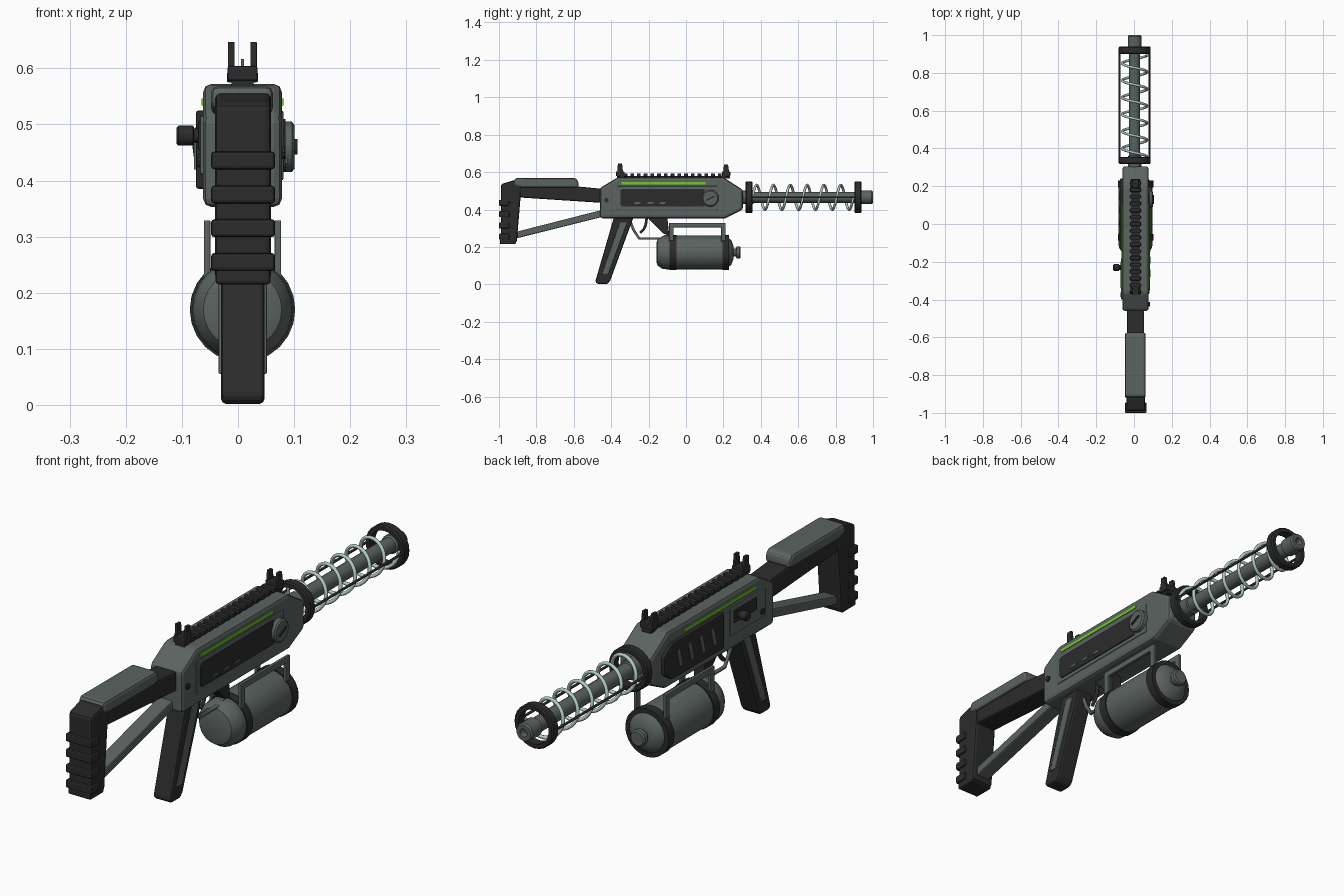
import bpy, bmesh, math
from mathutils import Vector, Matrix

if "Cube" in bpy.data.objects:
    bpy.data.objects.remove(bpy.data.objects["Cube"])

CX, AXIS_Z, TANK_Z = 0.008, 0.465, 0.17


def material(name, rgb):
    m = bpy.data.materials.new(name)
    m.use_nodes = True
    m.diffuse_color = (*rgb, 1)
    m.node_tree.nodes["Principled BSDF"].inputs["Base Color"].default_value = (*rgb, 1)
    return m


GREY = material("grey metal", (0.105, 0.125, 0.117))
DARK = material("dark polymer", (0.024, 0.024, 0.024))
STEEL = material("pale spring steel", (0.45, 0.6, 0.57))
GREEN = material("green stripe", (0.16, 0.6, 0.02))


def finish(bm, name, mat, bevel=0.0, smooth=False):
    bmesh.ops.recalc_face_normals(bm, faces=bm.faces)
    me = bpy.data.meshes.new(name)
    bm.to_mesh(me)
    bm.free()
    me.materials.append(mat)
    ob = bpy.data.objects.new(name, me)
    bpy.context.collection.objects.link(ob)
    if bevel:
        mod = ob.modifiers.new("bevel", 'BEVEL')
        mod.width, mod.segments, mod.limit_method = bevel, 2, 'ANGLE'
    if smooth:
        bpy.ops.object.select_all(action='DESELECT')
        ob.select_set(True)
        bpy.context.view_layer.objects.active = ob
        bpy.ops.object.shade_smooth_by_angle(angle=math.radians(35))
    return ob


def prism(name, pts, x0, x1, mat, bevel=0.0):
    """Side outline in (y, z) extruded from x0 to x1."""
    bm = bmesh.new()
    face = bm.faces.new([bm.verts.new((x0, y, z)) for y, z in pts])
    out = bmesh.ops.extrude_face_region(bm, geom=[face])
    moved = [v for v in out["geom"] if isinstance(v, bmesh.types.BMVert)]
    bmesh.ops.translate(bm, verts=moved, vec=(x1 - x0, 0, 0))
    return finish(bm, name, mat, bevel)


def box(name, x0, x1, y0, y1, z0, z1, mat, bevel=0.0):
    return prism(name, [(y0, z0), (y1, z0), (y1, z1), (y0, z1)], x0, x1, mat, bevel)


def lathe(name, profile, centre, mat, axis='y', n=24, closed=False):
    """Profile of (radius, distance) turned around the y or x axis."""
    bm = bmesh.new()
    rows = []
    for r, d in profile:
        row = []
        for i in range(n):
            a = 2 * math.pi * i / n
            u, w = r * math.cos(a), r * math.sin(a)
            p = (u, d, w) if axis == 'y' else (d, u, w)
            row.append(bm.verts.new(Vector(p) + Vector(centre)))
        rows.append(row)
    pairs = list(zip(rows, rows[1:])) + ([(rows[-1], rows[0])] if closed else [])
    for a, b in pairs:
        for i in range(n):
            j = (i + 1) % n
            bm.faces.new((a[i], a[j], b[j], b[i]))
    if not closed:
        bm.faces.new(rows[0])
        bm.faces.new(rows[-1])
    return finish(bm, name, mat, smooth=True)


def rod(name, path, radius, mat, res=3):
    cu = bpy.data.curves.new(name, 'CURVE')
    cu.dimensions, cu.bevel_depth, cu.bevel_resolution = '3D', radius, res
    cu.use_fill_caps = True
    sp = cu.splines.new('POLY')
    sp.points.add(len(path) - 1)
    for p, co in zip(sp.points, path):
        p.co = (*co, 1)
    cu.materials.append(mat)
    ob = bpy.data.objects.new(name, cu)
    bpy.context.collection.objects.link(ob)
    bpy.ops.object.select_all(action='DESELECT')
    ob.select_set(True)
    bpy.context.view_layer.objects.active = ob
    bpy.ops.object.convert(target='MESH')


# Receiver
prism("receiver", [(-0.46, 0.353), (-0.46, 0.515), (-0.365, 0.572), (0.2, 0.572),
                   (0.305, 0.505), (0.305, 0.4), (0.21, 0.353)], -0.062, 0.078, GREY, 0.014)

# Top rail with teeth and two open sights
box("rail_base", CX - 0.02, CX + 0.02, -0.37, 0.235, 0.565, 0.58, DARK)
for i in range(17):
    y = -0.36 + i * 0.036
    box("rail_tooth", CX - 0.028, CX + 0.028, y - 0.01, y + 0.01, 0.575, 0.593, DARK, 0.003)
for y, top in ((-0.352, 0.647), (0.215, 0.64)):
    box("sight_base", CX - 0.027, CX + 0.027, y - 0.022, y + 0.022, 0.578, 0.604, DARK, 0.004)
    for s in (-1, 1):
        x = CX + s * 0.02
        prism("sight_post", [(y - 0.016, 0.595), (y + 0.016, 0.595), (y + 0.01, top), (y - 0.012, top)],
              x - 0.006, x + 0.006, DARK, 0.002)
    box("sight_pin", CX - 0.003, CX + 0.003, y - 0.003, y + 0.003, 0.6, 0.617, GREY)

# Stripes on both sides
for x in (-0.062, 0.078):
    box("green_stripe", x - 0.003, x + 0.003, -0.345, 0.105, 0.534, 0.546, GREEN)

# Left side: framed dark panel, slots and dial
box("side_frame", 0.07, 0.081, -0.37, 0.17, 0.4, 0.525, GREY, 0.004)
prism("side_panel", [(-0.35, 0.425), (-0.34, 0.415), (0.1, 0.415), (0.1, 0.51), (-0.34, 0.51), (-0.35, 0.5)],
      0.074, 0.085, DARK, 0.002)
for y in (-0.26, -0.19, -0.125):
    prism("panel_slot", [(y - 0.02, 0.43), (y + 0.01, 0.43), (y + 0.018, 0.439), (y - 0.012, 0.439)],
          0.08, 0.088, GREY)
lathe("dial", [(0.045, 0.07), (0.045, 0.096), (0.038, 0.101)], (0, 0.13, 0.46), GREY, 'x')
prism("dial_mark", [(0.106, 0.452), (0.11, 0.446), (0.154, 0.468), (0.15, 0.474)], 0.1, 0.106, DARK)

# Right side: vented cover, bolt plate and handle
prism("vent_cover", [(-0.13, 0.385), (0.19, 0.385), (0.24, 0.42), (0.24, 0.49), (0.19, 0.525), (-0.13, 0.525)],
      -0.075, -0.055, DARK, 0.005)
for i in range(4):
    y = -0.07 + i * 0.07
    prism("vent_slot", [(y - 0.012, 0.42), (y + 0.008, 0.42), (y + 0.026, 0.49), (y + 0.006, 0.49)],
          -0.078, -0.07, GREY)
box("bolt_plate", -0.068, -0.055, -0.4, -0.18, 0.41, 0.515, GREY, 0.004)
box("bolt_slot", -0.071, -0.06, -0.34, -0.2, 0.455, 0.505, DARK, 0.003)
lathe("bolt_handle", [(0.013, -0.06), (0.013, -0.078), (0.018, -0.08), (0.018, -0.106), (0.014, -0.11)],
      (0, -0.23, 0.48), DARK, 'x', 12)
for x, y, z in ((-0.066, -0.375, 0.435), (0.078, -0.425, 0.45)):
    lathe("side_screw", [(0.012, -0.006), (0.012, 0.006)], (x, y, z), DARK, 'x', 10)

# Stock: arm, butt, ribs, cheek pad and strut
prism("stock_arm", [(-0.99, 0.48), (-0.97, 0.54), (-0.92, 0.555), (-0.44, 0.51), (-0.44, 0.435), (-0.9, 0.465)],
      -0.038, 0.054, DARK, 0.008)
prism("stock_butt", [(-0.99, 0.222), (-0.99, 0.535), (-0.92, 0.557), (-0.88, 0.535), (-0.885, 0.46), (-0.905, 0.222)],
      -0.041, 0.059, DARK, 0.01)
for z in (0.436, 0.375, 0.315, 0.255):
    box("butt_rib", -0.048, 0.066, -1.0, -0.945, z - 0.016, z + 0.016, DARK, 0.006)
box("butt_foot", -0.04, 0.058, -0.995, -0.91, 0.215, 0.25, DARK, 0.006)
prism("cheek_pad", [(-0.925, 0.53), (-0.915, 0.568), (-0.59, 0.568), (-0.575, 0.55), (-0.575, 0.517), (-0.88, 0.517)],
      -0.048, 0.062, GREY, 0.012)
prism("stock_strut", [(-0.91, 0.245), (-0.91, 0.28), (-0.44, 0.4), (-0.44, 0.362)], -0.022, 0.038, GREY, 0.005)

# Grip with side panels
prism("grip", [(-0.485, 0.015), (-0.475, 0.002), (-0.42, 0.002), (-0.405, 0.02), (-0.28, 0.36), (-0.385, 0.36)],
      -0.03, 0.047, DARK, 0.013)
prism("grip_panel", [(-0.45, 0.055), (-0.415, 0.055), (-0.312, 0.335), (-0.352, 0.335)],
      -0.035, 0.052, GREY, 0.004)

# Trigger, guard and the block ahead of it
rod("trigger_guard", [(CX, y, z) for y, z in ((-0.3, 0.34), (-0.28, 0.29), (-0.25, 0.245), (-0.13, 0.245),
                                             (-0.09, 0.27))], 0.008, GREY, 1)
rod("trigger", [(CX, y, z) for y, z in ((-0.21, 0.355), (-0.215, 0.32), (-0.225, 0.295), (-0.245, 0.275))],
    0.008, DARK, 1)
prism("guard_block", [(-0.21, 0.36), (-0.1, 0.36), (-0.09, 0.265), (-0.12, 0.27)], -0.015, 0.031, DARK, 0.004)

# Tank with bands, valve and hanger frames
tank_c = (CX, 0, TANK_Z)
lathe("tank", [(0.05, -0.158), (0.07, -0.152), (0.088, -0.125), (0.09, -0.1), (0.09, 0.195), (0.085, 0.22),
               (0.066, 0.242), (0.035, 0.254)], tank_c, GREY)
lathe("tank_valve", [(0.022, 0.24), (0.022, 0.268), (0.033, 0.27), (0.033, 0.287), (0.027, 0.292)], tank_c, GREY, n=12)
for y in (-0.07, 0.212):
    lathe("tank_band", [(0.07, y - 0.018), (0.094, y - 0.018), (0.094, y + 0.018), (0.07, y + 0.018)],
          tank_c, DARK, closed=True)
for x in (-0.055, 0.071):
    box("hanger_bar", x - 0.006, x + 0.006, -0.09, 0.212, 0.305, 0.329, GREY, 0.002)
    for y in (-0.078, 0.2):
        box("hanger_leg", x - 0.006, x + 0.006, y - 0.012, y + 0.012, 0.225, 0.328, GREY, 0.002)

# Barrel, end rings, side rods and spring
barrel_c = (CX * 0.4, 0, AXIS_Z)
lathe("barrel", [(0.036, 0.29), (0.036, 0.36), (0.029, 0.362), (0.029, 0.93), (0.036, 0.935), (0.036, 0.993),
                 (0.031, 1.0), (0.016, 1.0), (0.014, 0.975)], barrel_c, GREY, n=16)
for y in (0.337, 0.92):
    lathe("end_ring", [(0.066, y - 0.019), (0.08, y - 0.019), (0.085, y - 0.014), (0.085, y + 0.014),
                       (0.08, y + 0.019), (0.066, y + 0.019)], barrel_c, DARK, closed=True)
for s in (-1, 1):
    x = barrel_c[0] + s * 0.079
    rod("side_rod", [(x, 0.33, AXIS_Z), (x, 0.93, AXIS_Z)], 0.005, DARK)
turns, steps = 6, 24
helix = []
for i in range(turns * steps + 1):
    a = 2 * math.pi * i / steps
    helix.append((barrel_c[0] + 0.066 * math.cos(a), 0.355 + 0.54 * i / (turns * steps),
                  AXIS_Z + 0.066 * math.sin(a)))
rod("spring", helix, 0.007, STEEL, 2)
